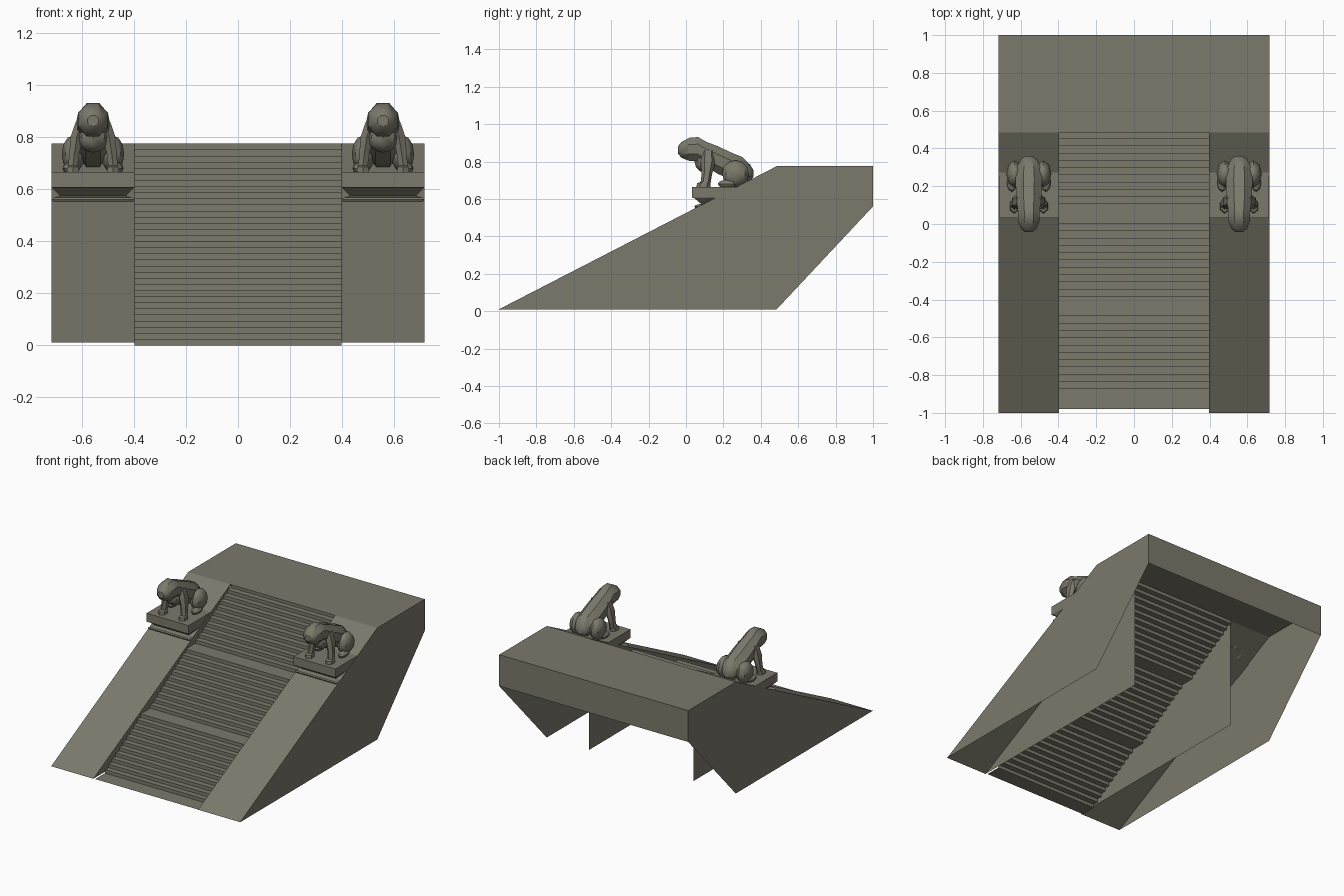
import bpy, bmesh, math
from mathutils import Vector

if "Cube" in bpy.data.objects:
    bpy.data.objects.remove(bpy.data.objects["Cube"])

stone = bpy.data.materials.new("grey_stone")
stone.diffuse_color = (0.2, 0.19, 0.148, 1)
stone.use_nodes = True
stone.node_tree.nodes["Principled BSDF"].inputs["Base Color"].default_value = stone.diffuse_color

X_IN, X_OUT, TOP = 0.397, 0.717, 0.775
FOOT, CREST = (-1.0, 0.01), (0.485, TOP)


def ramp_y(z):
    t = (z - FOOT[1]) / (CREST[1] - FOOT[1])
    return FOOT[0] + t * (CREST[0] - FOOT[0])


def finish(bm, name, smooth=False):
    me = bpy.data.meshes.new(name)
    bm.to_mesh(me)
    bm.free()
    ob = bpy.data.objects.new(name, me)
    bpy.context.collection.objects.link(ob)
    me.materials.append(stone)
    if smooth:
        bpy.context.view_layer.objects.active = ob
        ob.select_set(True)
        bpy.ops.object.shade_smooth_by_angle(angle=math.radians(35))
        ob.select_set(False)
    return ob


def face(bm, pts):
    return bm.faces.new([bm.verts.new(p) for p in pts])


def strip(bm, profile, x0, x1):
    """Sheet swept across x from a (y, z) profile."""
    rows = [(bm.verts.new((x0, y, z)), bm.verts.new((x1, y, z))) for y, z in profile]
    for a, b in zip(rows, rows[1:]):
        bm.faces.new((a[0], a[1], b[1], b[0]))


def skin(bm, rings):
    """Closed tube through rings of points."""
    vs = [[bm.verts.new(p) for p in r] for r in rings]
    n = len(vs[0])
    fs = [bm.faces.new((a[i], a[(i + 1) % n], b[(i + 1) % n], b[i]))
          for a, b in zip(vs, vs[1:]) for i in range(n)]
    fs += [bm.faces.new(vs[0][::-1]), bm.faces.new(vs[-1])]
    bmesh.ops.recalc_face_normals(bm, faces=fs)


def ellipse(c, u, v, n=8):
    c, u, v = Vector(c), Vector(u), Vector(v)
    return [c + u * math.cos((i + .5) * math.tau / n) + v * math.sin((i + .5) * math.tau / n)
            for i in range(n)]


def blob(bm, c, r):
    """Low-poly ellipsoid."""
    res = bmesh.ops.create_uvsphere(bm, u_segments=8, v_segments=6, radius=1)
    for v in res["verts"]:
        v.co = Vector(c) + Vector([v.co[i] * r[i] for i in range(3)])


# Stairs: three flights of eleven risers with flat landings between
N, TREAD, LANDING = 11, 0.0385, 0.104
rise = TOP / (3 * N)
y, z = -0.98, 0.0
profile = [(y, z)]
y = -0.873
for flight in range(3):
    for k in range(N):
        profile += [(y, z), (y, z + rise)]
        z += rise
        y += TREAD if k < N - 1 else LANDING
bm = bmesh.new()
strip(bm, profile, -X_IN, X_IN)
finish(bm, "stairs")

# Top platform with its back face
bm = bmesh.new()
strip(bm, [CREST, (1, TOP), (1, 0.56)], -X_OUT, X_OUT)
finish(bm, "platform")

# Side walls: sloping top, outer panel, inner triangular panel
for s, side in ((-1, "left"), (1, "right")):
    bm = bmesh.new()
    strip(bm, [FOOT, CREST], *sorted((s * X_IN, s * X_OUT)))
    outer = [FOOT, (0.485, 0.01), (1, 0.56), (1, TOP), CREST]
    inner = [FOOT, (0.485, 0.01), CREST]
    face(bm, [(s * X_OUT, a, b) for a, b in (outer if s > 0 else outer[::-1])])
    face(bm, [(s * X_IN, a, b) for a, b in (inner if s < 0 else inner[::-1])])
    finish(bm, side + "_side_wall")

    # Pedestal: moulded base, flaring neck and slab, sunk into the slope
    cx = s * (X_IN + X_OUT) / 2
    bm = bmesh.new()
    rings = []
    for zz, y0, hx in ((.552, .05, .152), (.56, .045, .159), (.567, .05, .152),
                       (.574, .08, .127), (.604, .045, .157), (.607, .033, .159),
                       (.665, .033, .159)):
        y1 = max(ramp_y(zz), y0) + 0.015
        rings.append([(cx - hx, y0, zz), (cx + hx, y0, zz), (cx + hx, y1, zz), (cx - hx, y1, zz)])
    skin(bm, rings)
    finish(bm, side + "_pedestal")

    # Crouching lion: head and body loft
    bm = bmesh.new()
    body = ((-.042, .862, .022, .022), (-.025, .862, .045, .045), (.02, .865, .063, .068),
            (.065, .866, .062, .07), (.11, .838, .068, .072), (.17, .808, .074, .08),
            (.24, .775, .076, .08), (.3, .755, .068, .075), (.345, .74, .045, .045),
            (.36, .735, .02, .02))
    skin(bm, [ellipse((cx, yy, zc), (rx, 0, 0), (0, 0, rz)) for yy, zc, rx, rz in body])
    # Chest, then legs and haunches on both sides
    blob(bm, (cx, .105, .80), (.062, .06, .06))
    for m in (-1, 1):
        leg = ((.045, .12, .86, .024, .034), (.062, .118, .80, .028, .04),
               (.072, .112, .735, .022, .028), (.077, .105, .69, .021, .027),
               (.077, .095, .685, .025, .035), (.077, .093, .665, .027, .038))
        skin(bm, [ellipse((cx + m * dx, yy, zz), (rx, 0, 0), (0, ry, 0), 6)
                  for dx, yy, zz, rx, ry in leg])
        blob(bm, (cx + m * .075, .265, .735), (.045, .072, .072))
        blob(bm, (cx + m * .09, .22, .68), (.027, .05, .022))
    finish(bm, side + "_lion", smooth=True)
